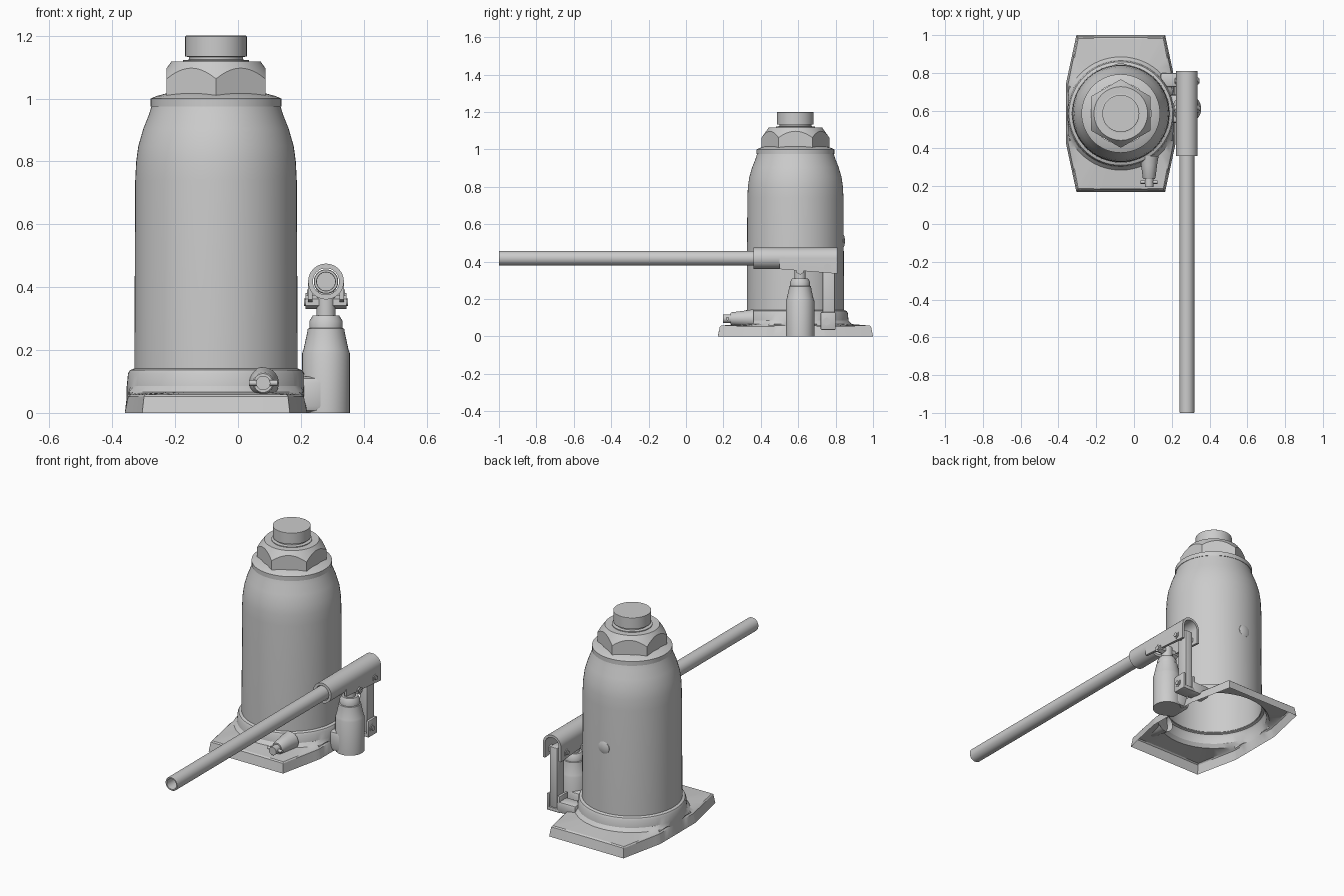
import bpy, bmesh, math
from mathutils import Vector, Matrix

old = bpy.data.objects.get("Cube")
if old:
    bpy.data.objects.remove(old, do_unlink=True)

GREY = (0.6, 0.6, 0.6, 1)
mat = bpy.data.materials.new("plain grey metal")
mat.use_nodes = True
mat.diffuse_color = GREY
mat.node_tree.nodes["Principled BSDF"].inputs["Base Color"].default_value = GREY

CX, CY = -0.07, 0.585      # main cylinder axis
PX, PY = 0.28, 0.61        # pump axis
HZ = 0.418                 # handle height


def finish(name, bm, angle=32):
    bmesh.ops.remove_doubles(bm, verts=bm.verts, dist=0.0002)
    bmesh.ops.recalc_face_normals(bm, faces=bm.faces)
    mesh = bpy.data.meshes.new(name)
    bm.to_mesh(mesh)
    bm.free()
    mesh.materials.append(mat)
    obj = bpy.data.objects.new(name, mesh)
    bpy.context.collection.objects.link(obj)
    bpy.ops.object.select_all(action='DESELECT')
    obj.select_set(True)
    bpy.context.view_layer.objects.active = obj
    bpy.ops.object.shade_smooth_by_angle(angle=math.radians(angle))
    return obj


def loft(name, column, origin, axis='Z', seg=48, extra=(), angle=32):
    """Sweep a column of (radius, height) points, chosen per angle, round an axis."""
    turn = {'Z': Matrix.Identity(3),
            'Y': Matrix.Rotation(-math.pi / 2, 3, 'X'),
            'X': Matrix.Rotation(math.pi / 2, 3, 'Y')}[axis]
    angles = sorted([math.tau * i / seg for i in range(seg)] + list(extra))
    bm = bmesh.new()
    cols = []
    for a in angles:
        cols.append([bm.verts.new(Vector(origin) + turn @ Vector(
            (r * math.cos(a), r * math.sin(a), h))) for r, h in column(a)])
    for c, d in zip(cols, cols[1:] + cols[:1]):
        for i in range(len(c) - 1):
            bm.faces.new((c[i], d[i], d[i + 1], c[i + 1]))
    return finish(name, bm, angle)


def lathe(name, profile, origin, axis='Z', seg=32):
    return loft(name, lambda a: profile, origin, axis, seg)


def rod(name, r, start, end, origin, axis, seg=20):
    return lathe(name, [(0, start), (r, start), (r, end), (0, end)], origin, axis, seg)


def box(name, lo, hi, bevel=0.006):
    lo, hi = Vector(lo), Vector(hi)
    bm = bmesh.new()
    bmesh.ops.create_cube(bm, size=1)
    for v in bm.verts:
        v.co = (lo + hi) / 2 + v.co * (hi - lo)
    bmesh.ops.bevel(bm, geom=bm.edges[:], offset=bevel, segments=2,
                    profile=0.5, affect='EDGES')
    return finish(name, bm)


# Hollow base plate: an octagon outline blended into a round collar
def outline(a):
    c, s = abs(math.cos(a)), abs(math.sin(a))
    return min(0.29 / max(c, 1e-6), 0.415 / max(s, 1e-6),
               0.0827 / (0.255 * c + 0.055 * s))


def base_column(a):
    r = outline(a)
    plate = max(r - 0.012, 0.284)
    return [(r, 0), (plate, 0.052), (plate - 0.008 * (plate > 0.29), 0.058),
            (min(plate, 0.3), 0.066), (0.284, 0.085), (0.28, 0.125),
            (0.274, 0.136), (0.258, 0.142)]


corners = [k + s * math.atan2(y, x) for x, y in ((0.235, 0.415), (0.29, 0.16))
           for k, s in ((0, 1), (math.pi, -1), (math.pi, 1), (math.tau, -1))]
loft("base_plate", base_column, (CX, CY, 0), seg=64, extra=corners)

# Main cylinder with its shoulder
lathe("main_cylinder", [(0.26, 0.138), (0.257, 0.74), (0.254, 0.8), (0.247, 0.85),
                        (0.231, 0.905), (0.213, 0.95), (0.204, 0.98)],
      (CX, CY, 0), seg=64)
lathe("top_collar", [(0.198, 0.975), (0.208, 0.975), (0.208, 1.0), (0.19, 1.008),
                     (0.16, 1.016)], (CX, CY, 0), seg=64)


# Hexagonal nut with a conical chamfer
def nut_column(a):
    step = math.pi / 3
    r = 0.157 / math.cos((a + step / 2) % step - step / 2)
    return [(r, 1.003), (r, 1.118 - (r - 0.142) * 1.4), (0.142, 1.118), (0.08, 1.118)]


loft("hex_nut", nut_column, (CX, CY, 0), seg=60, angle=20)

# Extension screw
lathe("screw_head", [(0.105, 1.112), (0.105, 1.122), (0.086, 1.124), (0.086, 1.132),
                     (0.098, 1.134), (0.098, 1.198), (0.095, 1.2), (0, 1.2)],
      (CX, CY, 0), seg=48)

# Oil filler plug on the back
lathe("filler_plug", [(0.036, 0), (0.034, 0.008), (0.022, 0.013), (0, 0.015)],
      (CX, CY + 0.25, 0.51), 'Y')

# Release valve on the front
lathe("valve_boss", [(0.05, 0.36), (0.042, 0.31), (0.034, 0.245), (0.03, 0.238),
                     (0, 0.238)], (0.08, 0, 0.095), 'Y')
rod("valve_stem", 0.023, 0.197, 0.26, (0.08, 0, 0.095), 'Y')
rod("valve_cross_pin", 0.009, -0.045, 0.045, (0.08, 0.222, 0.095), 'X', 12)

# Pump housing, piston and bridge to the base
lathe("pump_housing", [(0, 0), (0.076, 0), (0.076, 0.19), (0.072, 0.2), (0.061, 0.25),
                       (0.058, 0.268), (0.053, 0.27), (0.053, 0.292),
                       (0.042, 0.31), (0, 0.31)], (PX, PY, 0))
rod("pump_piston", 0.03, 0.3, 0.375, (PX, PY, 0), 'Z')
box("pump_bridge", (0.18, PY - 0.075, 0.002), (PX, PY + 0.075, 0.115), 0.02)

# Handle socket: round sleeve in front, arched channel behind
lathe("socket_sleeve", [(0.042, 0.36), (0.057, 0.36), (0.057, 0.53), (0.042, 0.53),
                        (0.042, 0.36)], (PX, 0, HZ), 'Y')
bm = bmesh.new()
arch = [math.pi * i / 16 for i in range(17)]
outer = [(0.057 * math.cos(a), 0.057 * math.sin(a)) for a in arch]
inner = [(0.043 * math.cos(a), 0.043 * math.sin(a)) for a in reversed(arch)]
leg = -0.083
section = ([(0.057, leg)] + outer + [(-0.057, leg), (-0.043, leg)]
           + inner + [(0.043, leg)])
ends = [[bm.verts.new((PX + x, y, HZ + z)) for x, z in section] for y in (0.5, 0.81)]
n = len(section)
for i in range(n):
    j = (i + 1) % n
    bm.faces.new((ends[0][i], ends[0][j], ends[1][j], ends[1][i]))
for e in ends:
    for i in range(n // 2 - 1):
        bm.faces.new((e[i], e[i + 1], e[n - 2 - i], e[n - 1 - i]))
for v in ends[0]:                      # cheeks slope up towards the sleeve
    if v.co.z < HZ - 0.05:
        v.co.z += 0.025
finish("socket_channel", bm)

# Hollow handle tube
lathe("handle_tube", [(0.0, 0.42), (0.039, 0.42), (0.039, -0.997), (0.037, -1.0),
                      (0.03, -1.0), (0.029, -0.99), (0.029, -0.8), (0, -0.8)],
      (PX, 0, HZ), 'Y')

# Rear link, its lug and ears
box("rear_link", (PX - 0.024, 0.73, 0.055), (PX + 0.024, 0.797, 0.4))
box("rear_lug", (0.14, 0.725, 0.035), (PX - 0.02, 0.8, 0.1), 0.012)
for side, label in ((-1, "right"), (1, "left")):
    x = PX + side * 0.033
    box("lug_ear_" + label, (x - 0.008, 0.72, 0.035), (x + 0.008, 0.8, 0.13), 0.005)
box("lug_foot", (PX - 0.041, 0.72, 0.035), (PX + 0.041, 0.8, 0.055), 0.005)

# Pivot bolts
for name, y, z, half in (("piston_bolt", PY, 0.352, 0.07),
                         ("link_top_bolt", 0.757, 0.37, 0.066),
                         ("link_bottom_bolt", 0.752, 0.08, 0.05)):
    rod(name, 0.012, -half, half, (PX, y, z), 'X', 12)
    rod(name + "_heads", 0.022, -half + 0.005, half - 0.005, (PX, y, z), 'X', 6)
